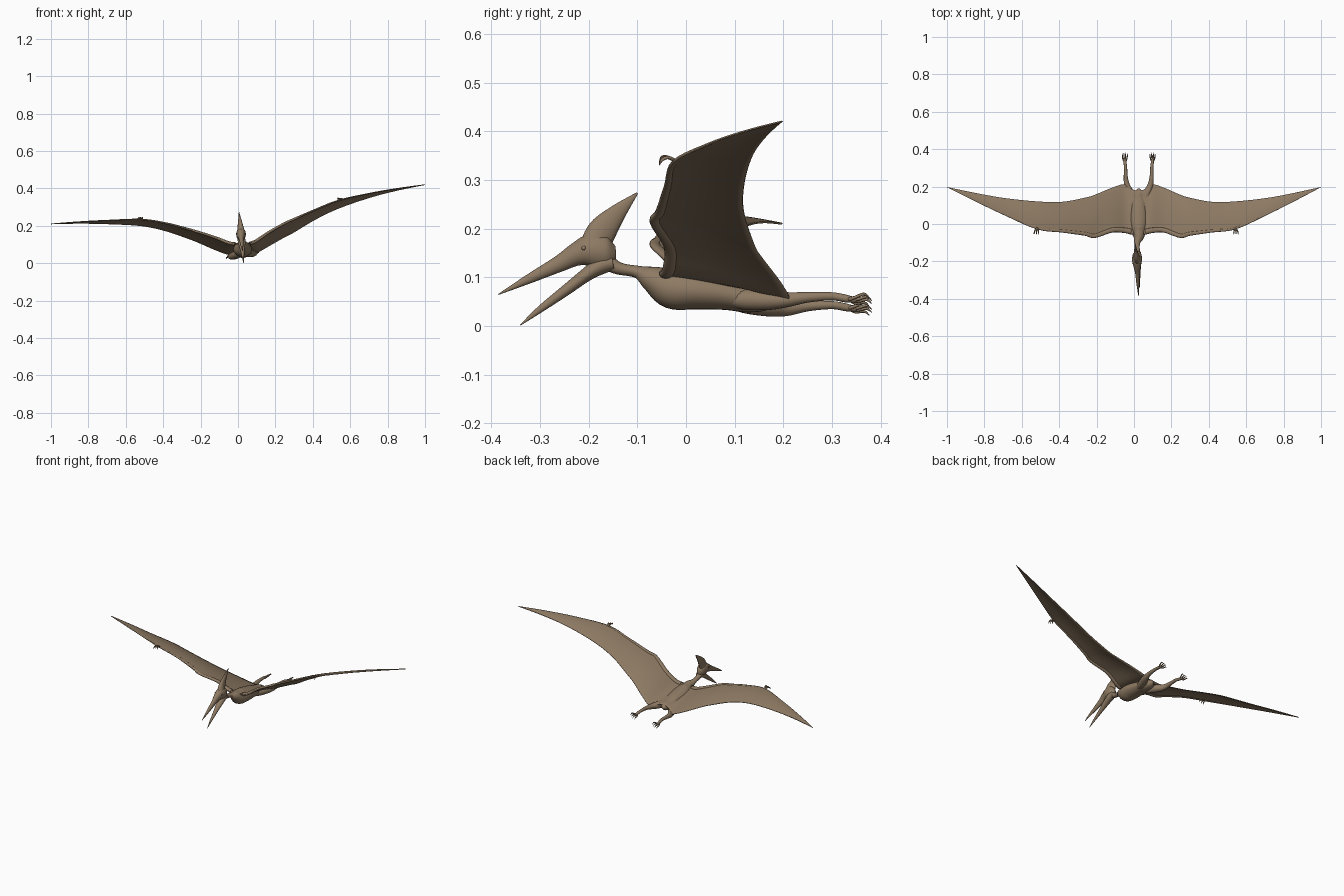
import bpy, bmesh, math
from mathutils import Vector

cube = bpy.data.objects.get("Cube")
if cube:
    bpy.data.objects.remove(cube)

skin = bpy.data.materials.new("tan_brown_skin")
skin.use_nodes = True
COLOR = (0.27, 0.195, 0.125, 1)
skin.diffuse_color = COLOR
bsdf = skin.node_tree.nodes["Principled BSDF"]
bsdf.inputs["Base Color"].default_value = COLOR
bsdf.inputs["Roughness"].default_value = 0.8

MID = 0.025  # body centre line


def smooth_rows(rows, steps=5):
    """Catmull-Rom interpolation through rows of numbers."""
    out = []
    for i in range(len(rows) - 1):
        a, b, c, d = (rows[max(0, min(len(rows) - 1, i + k))] for k in (-1, 0, 1, 2))
        for s in range(steps):
            t = s / steps
            out.append([0.5 * (2 * q + (r - p) * t + (2 * p - 5 * q + 4 * r - w) * t * t
                               + (3 * q - p - 3 * r + w) * t ** 3)
                        for p, q, r, w in zip(a, b, c, d)])
    out.append(list(rows[-1]))
    return out


def finish(name, bm):
    bmesh.ops.remove_doubles(bm, verts=bm.verts, dist=0.00005)
    bmesh.ops.recalc_face_normals(bm, faces=bm.faces)
    for f in bm.faces:
        f.smooth = True
    mesh = bpy.data.meshes.new(name)
    bm.to_mesh(mesh)
    bm.free()
    mesh.materials.append(skin)
    ob = bpy.data.objects.new(name, mesh)
    bpy.context.collection.objects.link(ob)
    return ob


def loft(name, sections, sides=16, steps=5):
    """Elliptical tube; each section is x, y, z, side radius, up radius."""
    rows = smooth_rows(sections, steps)
    pts = [Vector(r[:3]) for r in rows]
    bm = bmesh.new()
    rings = []
    for i, r in enumerate(rows):
        tangent = (pts[min(i + 1, len(pts) - 1)] - pts[max(i - 1, 0)]).normalized()
        side = tangent.cross(Vector((0, 0, 1))).normalized()
        up = side.cross(tangent)
        ring = []
        for k in range(sides):
            a = math.tau * k / sides
            ring.append(bm.verts.new(pts[i] + side * math.cos(a) * max(r[3], 0.0006)
                                     + up * math.sin(a) * max(r[4], 0.0006)))
        rings.append(ring)
    for a, b in zip(rings, rings[1:]):
        for k in range(sides):
            j = (k + 1) % sides
            bm.faces.new((a[k], a[j], b[j], b[k]))
    bm.faces.new(rings[0])
    bm.faces.new(rings[-1])
    return finish(name, bm)


def head_part(name, profile):
    """Loft in the slightly rolled head plane; rows are y, z, width, height."""
    return loft(name, [(0.03 - 0.09 * z, y, z, w, h) for y, z, w, h in profile])


# Body and neck
loft("body", [(MID - 0.008 * (y < -0.08), y, z, w, h) for y, z, w, h in (
    (-.17, .137, .017, .02), (-.14, .119, .014, .013), (-.1, .111, .016, .013),
    (-.07, .097, .028, .027), (-.03, .078, .044, .042), (.02, .073, .05, .039),
    (.08, .066, .045, .033), (.13, .056, .038, .028), (.17, .055, .024, .021),
    (.19, .055, .004, .004))], 24)

# Head
head_part("skull_and_upper_beak", (
    (-.144, .15, .008, .014), (-.162, .15, .023, .032), (-.195, .155, .026, .034),
    (-.225, .147, .02, .024), (-.26, .128, .013, .017), (-.32, .098, .008, .01),
    (-.385, .065, .001, .001)))
head_part("lower_jaw", (
    (-.15, .13, .018, .016), (-.175, .124, .021, .018), (-.205, .105, .019, .014),
    (-.25, .071, .012, .011), (-.3, .034, .006, .007), (-.34, .002, .001, .001)))
head_part("crest", (
    (-.19, .16, .022, .03), (-.172, .195, .015, .03), (-.14, .233, .008, .018),
    (-.1, .273, .001, .002)))
for s in (-1, 1):
    bm = bmesh.new()
    bmesh.ops.create_uvsphere(bm, u_segments=12, v_segments=8, radius=0.005)
    bmesh.ops.translate(bm, verts=bm.verts, vec=(0.016 + s * 0.021, -.21, .16))
    finish("left_eye" if s > 0 else "right_eye", bm)

# Wing stations: span, leading y, trailing y, leading and trailing z (left, right)
STATIONS = (
    (0, -.055, .178, .108, .07, .108, .07),
    (.04, -.055, .188, .109, .063, .106, .058),
    (.075, -.047, .212, .122, .056, .112, .047),
    (.14, -.045, .193, .165, .09, .138, .07),
    (.23, -.074, .155, .215, .14, .168, .11),
    (.28, -.062, .14, .237, .165, .183, .13),
    (.4, -.045, .118, .288, .235, .215, .172),
    (.53, -.028, .12, .338, .295, .235, .2),
    (.7, .047, .138, .375, .352, .23, .21),
    (.85, .12, .165, .4, .39, .222, .213),
    (1, .197, .197, .42, .42, .21, .21))


def wing_rows(s):
    """Rows of x, leading y, leading z, trailing y, trailing z for one side."""
    k = 3 if s > 0 else 5
    return [(s * r[0] + MID * (1 - r[0]), r[1], r[k], r[2], r[k + 1]) for r in STATIONS]


# One membrane from tip to tip, cambered along the chord away from the body
bm = bmesh.new()
CHORD = 14
grid = []
for x, yl, zl, yt, zt in smooth_rows(wing_rows(-1)[:0:-1] + wing_rows(1)):
    line = []
    camber = 0.06 * min(1, abs(x - MID) / 0.25) * (yt - yl)
    for c in range(CHORD + 1):
        t = c / CHORD
        lift = camber * math.sin(math.pi * t)
        line.append(bm.verts.new((x, yl + (yt - yl) * t, zl + (zt - zl) * t + lift)))
    grid.append(line)
for a, b in zip(grid, grid[1:]):
    for c in range(CHORD):
        bm.faces.new((a[c], a[c + 1], b[c + 1], b[c]))
membrane = finish("wing_membrane", bm)
solid = membrane.modifiers.new("thickness", 'SOLIDIFY')
solid.thickness = 0.004
solid.offset = 0

for s in (-1, 1):
    label = "left" if s > 0 else "right"
    rows = wing_rows(s)

    # Arm and long wing finger along the leading edge
    arm = []
    for st, (x, yl, zl, yt, zt) in zip(STATIONS[1:], rows[1:]):
        rad = 0.001 + 0.011 * (1 - st[0]) ** 1.5
        arm.append((x, yl + rad * 1.2, zl - rad * 0.25, rad * 1.3, rad * 0.8))
    loft(label + "_wing_arm", arm, 12)

    # Small clawed fingers at the wrist
    wx, wy, wz = rows[7][:3]
    for i in range(3):
        dx = s * (i - 0.7) * 0.009
        loft(f"{label}_hand_claw_{i + 1}", [
            (wx, wy + .008, wz, .004, .004),
            (wx + dx, wy - .008, wz + .008, .0035, .0035),
            (wx + dx * 1.3, wy - .021, wz + .009 - i * .003, .003, .003),
            (wx + dx * 1.4, wy - .027, wz - .002 - i * .003, .0006, .0006)], 8, 4)

    # Leg trailing behind the body
    drop = 0.009 * s
    loft(label + "_leg", [(MID + s * x, y, z + drop * b, r, r) for x, y, z, r, b in (
        (.012, .06, .06, .006, 0), (.024, .11, .052, .02, .3), (.045, .165, .047, .021, .7),
        (.062, .205, .045, .016, 1), (.069, .25, .05, .011, 1), (.07, .3, .052, .0085, 1),
        (.073, .33, .047, .008, 1), (.074, .35, .044, .005, 1))], 14)

    # Splayed toes with curled claws
    for i in range(4):
        f = i - 1.5
        x0, z0, back = MID + s * .074, .044 + drop, abs(f) * .005
        loft(f"{label}_toe_{i + 1}", [
            (x0 + f * .003, .335, z0 + .002, .004, .004),
            (x0 + f * .007, .355 - back, z0 + f * .004, .0033, .0033),
            (x0 + f * .009, .373 - back, z0 + .004 + f * .006, .0028, .0028),
            (x0 + f * .009, .384 - back, z0 - .004 + f * .006, .0006, .0006)], 8, 4)
